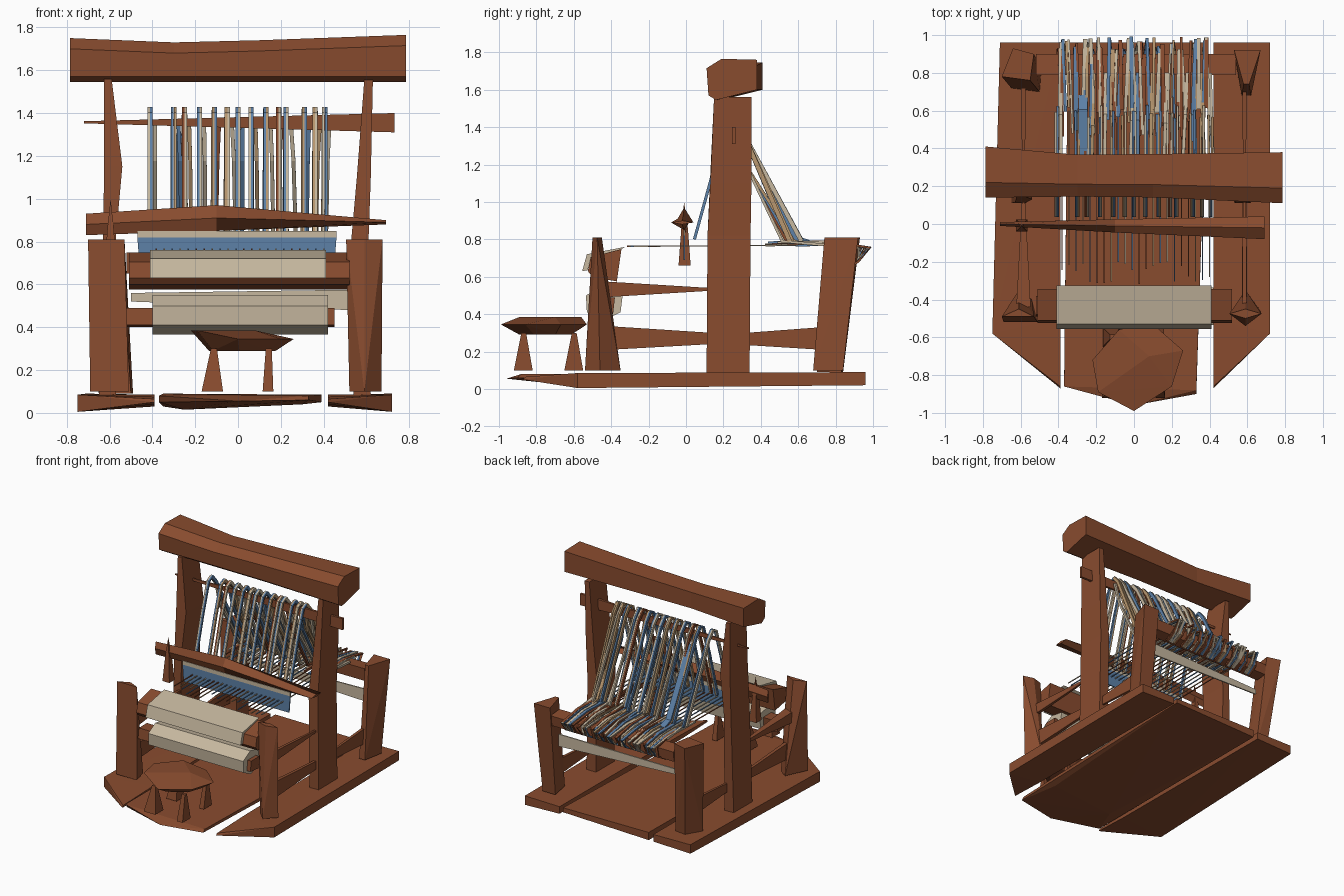
import bpy, bmesh, random
from mathutils import Vector

random.seed(11)


def material(name, rgb):
    m = bpy.data.materials.new(name)
    m.diffuse_color = (*rgb, 1)
    return m


WOOD = material("brown wood", (0.25, 0.072, 0.028))
CREAM = material("cream cloth", (0.57, 0.48, 0.35))
BLUE = material("blue yarn", (0.11, 0.22, 0.39))
TAN = material("tan yarn", (0.48, 0.31, 0.16))


def finish(name, bm, mats):
    bmesh.ops.recalc_face_normals(bm, faces=bm.faces)
    me = bpy.data.meshes.new(name)
    bm.to_mesh(me)
    bm.free()
    for m in mats:
        me.materials.append(m)
    ob = bpy.data.objects.new(name, me)
    bpy.context.collection.objects.link(ob)
    return ob


def loft(name, rings, mat):
    """Closed skin over rings that all have the same number of points."""
    bm = bmesh.new()
    vs = [[bm.verts.new(p) for p in r] for r in rings]
    n = len(rings[0])
    for a, b in zip(vs, vs[1:]):
        for i in range(n):
            bm.faces.new((a[i], a[(i + 1) % n], b[(i + 1) % n], b[i]))
    bm.faces.new(vs[0])
    bm.faces.new(vs[-1])
    return finish(name, bm, [mat])


def bar(name, axis, stations, mat=WOOD):
    """Rectangular sections (t, a0, a1, b0, b1) along an axis."""
    rings = []
    for t, a0, a1, b0, b1 in stations:
        ring = []
        for a, b in ((a0, b0), (a1, b0), (a1, b1), (a0, b1)):
            ring.append({"x": (t, a, b), "y": (a, t, b), "z": (a, b, t)}[axis])
        rings.append(ring)
    return loft(name, rings, mat)


def prism_x(name, profile, x0, x1, mat):
    return loft(name, [[(x, y, z) for y, z in profile] for x in (x0, x1)], mat)


def hull(name, pts, mat=WOOD):
    bm = bmesh.new()
    for p in pts:
        bm.verts.new(p)
    bmesh.ops.convex_hull(bm, input=bm.verts)
    return finish(name, bm, [mat])


# Base planks with pointed, thinning front ends
for name, outer, inner, back in (("left_base_plank", -0.75, -0.39, -0.71),
                                 ("right_base_plank", 0.72, 0.42, 0.72)):
    hull(name, [(outer, -0.58, 0.005), (outer, -0.58, 0.085), (inner, -0.87, 0.05), (inner, -0.86, 0.065),
                (back, 0.96, 0.02), (back, 0.96, 0.09), (inner, 0.96, 0.03), (inner, 0.96, 0.085),
                (inner, -0.58, 0.04), (inner, -0.5, 0.075)])
hull("middle_base_plank", [(-0.37, -0.86, 0.08), (-0.37, -0.84, 0.05), (0, -0.96, 0.055), (0.33, -0.9, 0.06),
                           (0.33, -0.88, 0.08), (-0.25, -0.58, 0.015), (0.3, -0.55, 0.04), (-0.35, 0.96, 0.03),
                           (-0.35, 0.96, 0.09), (0.39, 0.96, 0.05), (0.39, 0.96, 0.085)])

# Top beam: six-sided, slightly waisted
beam = [(0.12, 1.70), (0.20, 1.75), (0.39, 1.745), (0.39, 1.60), (0.17, 1.545), (0.13, 1.57)]
rings = []
for x, dy, squeeze, lift in ((-0.785, 0.02, 1, 0), (-0.3, 0.0, 0.82, -0.02),
                             (0.1, 0, 0.85, -0.01), (0.785, -0.01, 1, 0.015)):
    rings.append([(x, 0.26 + dy + (y - 0.26) * squeeze, z + lift * (z > 1.65)) for y, z in beam])
loft("top_beam", rings, WOOD)

# Tall main posts
bar("left_main_post", "z", [(0.08, -0.65, -0.57, 0.11, 0.34), (0.82, -0.63, -0.57, 0.115, 0.345),
                            (1.15, -0.625, -0.54, 0.13, 0.35), (1.56, -0.625, -0.59, 0.15, 0.35)])
bar("right_main_post", "z", [(0.08, 0.54, 0.62, 0.11, 0.34), (0.82, 0.53, 0.61, 0.115, 0.345),
                             (1.1, 0.555, 0.62, 0.13, 0.35), (1.56, 0.59, 0.63, 0.15, 0.35)])

# Short corner posts, three- and four-sided
hull("left_front_post", [(-0.69, -0.52, 0.10), (-0.51, -0.52, 0.10), (-0.54, -0.40, 0.10), (-0.61, -0.35, 0.10),
                         (-0.70, -0.49, 0.81), (-0.53, -0.49, 0.81), (-0.61, -0.45, 0.81)])
hull("right_front_post", [(0.52, -0.47, 0.10), (0.59, -0.54, 0.10), (0.67, -0.46, 0.10), (0.59, -0.35, 0.10),
                          (0.505, -0.475, 0.81), (0.59, -0.50, 0.81), (0.675, -0.475, 0.81), (0.59, -0.45, 0.81)])
hull("left_back_post", [(-0.65, 0.72, 0.09), (-0.58, 0.84, 0.09), (-0.49, 0.83, 0.09), (-0.50, 0.70, 0.09),
                        (-0.70, 0.78, 0.81), (-0.64, 0.93, 0.81), (-0.53, 0.90, 0.81), (-0.55, 0.76, 0.81)])
hull("right_back_post", [(0.54, 0.84, 0.10), (0.65, 0.84, 0.10), (0.62, 0.68, 0.10), (0.57, 0.68, 0.10),
                         (0.53, 0.92, 0.81), (0.67, 0.92, 0.81), (0.61, 0.74, 0.81), (0.58, 0.74, 0.81)])

# Side rails and upper arms
for side, s, w in (("left", -1, 0.038), ("right", 1, 0.012)):
    c = 0.585 * s
    bar(side + "_front_rail", "y", [(-0.40, c - 0.014, c + 0.014, 0.21, 0.335),
                                    (0.14, c - 0.01, c + 0.01, 0.24, 0.30)])
    bar(side + "_back_rail", "y", [(0.32, c - 0.008, c + 0.008, 0.235, 0.30),
                                   (0.72, c - 0.012, c + 0.012, 0.21, 0.33)])
    bar(side + "_arm", "y", [(-0.44, c - w, c + w, 0.49, 0.575), (0.13, c - 0.008, c + 0.008, 0.525, 0.54)])

# Beater upright with a pointed top, on the left side
u = -0.595
hull("beater_post", [(u + a, b, 0.66) for a in (-0.03, 0.03) for b in (-0.04, 0.025)]
     + [(u + a, b, 0.86) for a in (-0.015, 0.015) for b in (-0.025, 0.01)] + [(u, -0.01, 1.0)])

# Beater bar, diamond section tapering to the ends
rings = []
for x, y, ry, z0, z1 in ((-0.71, 0, 0.01, 0.83, 0.93), (-0.1, -0.01, 0.035, 0.85, 0.97),
                         (0.69, -0.02, 0.06, 0.88, 0.90)):
    zm = (z0 + z1) / 2
    rings.append([(x, y - ry, zm), (x, y, z1), (x, y + ry, zm), (x, y, z0)])
loft("beater_bar", rings, WOOD)

# Reed hanging in the beater: blue with a cream top band
bar("reed", "z", [(0.69, -0.46, 0.45, -0.014, -0.006), (0.82, -0.47, 0.46, -0.014, -0.006)], BLUE)
bar("reed_top", "z", [(0.82, -0.47, 0.46, -0.014, -0.006), (0.85, -0.47, 0.46, -0.014, -0.006)], CREAM)

# Thread rod
bar("thread_rod", "x", [(-0.72, 0.25, 0.258, 1.352, 1.362), (0.73, 0.245, 0.265, 1.31, 1.40)])

# Breast beam with folded cloth, and cloth roll beneath
prism_x("breast_beam", [(-0.345, 0.748), (-0.51, 0.705), (-0.525, 0.63), (-0.50, 0.60), (-0.37, 0.575)],
        -0.51, 0.52, WOOD)
prism_x("breast_cloth", [(-0.325, 0.76), (-0.53, 0.72), (-0.555, 0.63), (-0.525, 0.635), (-0.51, 0.705),
                         (-0.345, 0.748)], -0.41, 0.41, CREAM)
prism_x("roll_axle", [(-0.38, 0.49), (-0.48, 0.49), (-0.49, 0.41), (-0.39, 0.40)], -0.52, 0.45, WOOD)
prism_x("cloth_roll", [(-0.335, 0.53), (-0.45, 0.55), (-0.535, 0.50), (-0.53, 0.41), (-0.44, 0.365), (-0.35, 0.41)],
        -0.40, 0.42, CREAM)

# Back warp beam and the cream slat under it
prism_x("warp_beam", [(0.79, 0.75), (0.90, 0.74), (0.89, 0.66), (0.80, 0.65)], -0.52, 0.54, WOOD)
bar("back_slat", "x", [(-0.50, 0.80, 0.81, 0.52, 0.56), (0.52, 0.82, 0.83, 0.48, 0.575)], CREAM)


# Yarn: ribbons looped over the rod, then drawn flat to front and back
def ribbon(bm, path, x, drift, width, index, thick=0.006):
    rows = []
    for k, (y, z) in enumerate(path):
        cx = x + drift * k / len(path)
        d = Vector(path[min(k + 1, len(path) - 1)]) - Vector(path[max(k - 1, 0)])
        d.normalize()
        ny, nz = -d.y * thick, d.x * thick
        rows.append([bm.verts.new((cx + a * width / 2, y + b * ny, z + b * nz))
                     for a, b in ((-1, -1), (1, -1), (1, 1), (-1, 1))])
    for a, b in zip(rows, rows[1:]):
        for i in range(4):
            bm.faces.new((a[i], a[(i + 1) % 4], b[(i + 1) % 4], b[i])).material_index = index
    for r in (rows[0], rows[-1]):
        bm.faces.new(r).material_index = index


loops, warp = bmesh.new(), bmesh.new()
xs = [-0.41, -0.30, -0.25, -0.18, -0.11, -0.05, 0.0, 0.06, 0.13, 0.19, 0.225, 0.31, 0.36, 0.405]
pairs = [(1, 0), (0, 2), (3, 1), (0, 1), (2, 0), (2, 1), (0, 1)]
for i, x in enumerate(xs):
    # Two strands of different colour lie side by side in each loop
    for k, c in enumerate(pairs[i % 7] if x < 0.4 else (1, 0)):
        xk = x - 0.006 + 0.012 * k
        yb = random.uniform(0.55, 0.62)
        ribbon(loops, [(0.045, 0.80), (0.15, 1.18), (0.22, 1.40), (0.26, 1.42)], xk, 0, 0.0118, c, 0.008)
        back = 2 if x > 0.4 else c
        ribbon(loops, [(0.26, 1.42), (0.31, 1.36), (yb, 0.79)], xk, random.uniform(-0.01, 0.01), 0.0118, back, 0.012)
    ribbon(loops, [(0.29, 1.35), (0.33, 1.18), (yb - 0.04, 0.79), (0.80, 0.765)], x + 0.022,
           random.uniform(-0.05, 0.05), 0.018, (1, 0, 2, 1, 3)[i % 5], 0.008)
# A broad strand that stands out among the loops
ribbon(loops, [(0.33, 1.30), (0.60, 0.81), (0.68, 0.78)], -0.27, 0, 0.045, 0, 0.008)

cycle = (1, 3, 0, 2, 1, 0, 3, 1, 2, 0, 1, 3)
for i in range(44):
    x = -0.40 + 0.80 * i / 43
    c = cycle[i % 12]
    # Thin warp threads run forward
    if i % 2:
        ribbon(warp, [(random.uniform(-0.32, -0.2), 0.763), (0.15, 0.765), (0.6, 0.77)], x, 0, 0.007, c, 0.003)
    # Wider tangled ends wrap around the back beam
    tip = random.uniform(0.92, 0.99)
    lift = random.uniform(-0.008, 0.01)
    ribbon(warp, [(random.uniform(0.42, 0.62), 0.775 + lift), (0.78, 0.78 + lift), (tip, 0.755), (0.92, 0.68),
                  (0.84, 0.635)], x, random.uniform(-0.06, 0.06), random.uniform(0.010, 0.024), c)
finish("thread_loops", loops, [BLUE, CREAM, TAN, WOOD])
finish("warp_threads", warp, [BLUE, CREAM, TAN, WOOD])

# Stool: faceted seat on tapered legs
rim = [(-0.08, -0.56), (0.10, -0.53), (0.26, -0.67), (0.20, -0.86), (0.0, -0.99), (-0.19, -0.89), (-0.22, -0.72)]
seat = [(x, y, 0.385 if x < 0.1 and y > -0.9 else 0.345) for x, y in rim]
seat += [(0.02 + (x - 0.02) * 0.65, -0.74 + (y + 0.74) * 0.6, 0.29) for x, y in rim]
seat += [(0.08, -0.70, 0.385)]
hull("stool_seat", seat)
for i, (x, y, w) in enumerate(((-0.12, -0.87, 0.05), (0.14, -0.87, 0.025), (-0.12, -0.60, 0.045), (0.14, -0.60, 0.02))):
    hull("stool_leg_%d" % (i + 1), [(x + a, y + b, 0.10) for a in (-w, w) for b in (-0.05, 0.05)]
         + [(x + 0.15 * w + a, y + b, 0.30) for a in (-0.014, 0.014) for b in (-0.01, 0.015)])
